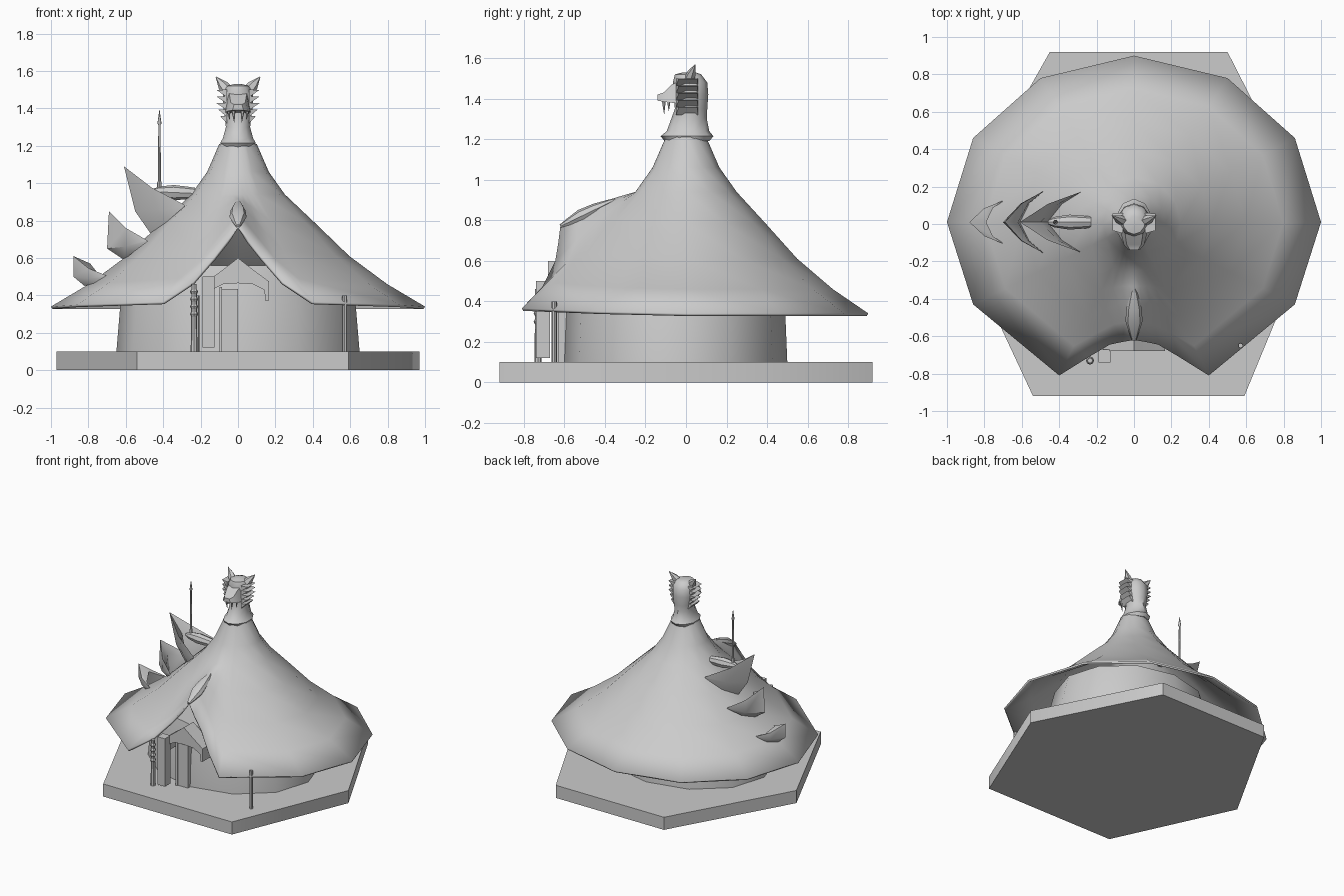
import bpy, math
from mathutils import Vector

if "Cube" in bpy.data.objects:
    bpy.data.objects.remove(bpy.data.objects["Cube"])


def mesh(name, verts, faces, angle=40):
    me = bpy.data.meshes.new(name)
    me.from_pydata([tuple(v) for v in verts], [], faces)
    ob = bpy.data.objects.new(name, me)
    bpy.context.collection.objects.link(ob)
    bpy.ops.object.select_all(action='DESELECT')
    ob.select_set(True)
    bpy.context.view_layer.objects.active = ob
    bpy.ops.object.mode_set(mode='EDIT')
    bpy.ops.mesh.select_all(action='SELECT')
    bpy.ops.mesh.normals_make_consistent(inside=False)
    bpy.ops.object.mode_set(mode='OBJECT')
    bpy.ops.object.shade_smooth_by_angle(angle=math.radians(angle))
    return ob


def stack(name, rings, angle=40):
    """Join equal-length rings of points and cap both ends."""
    n = len(rings[0])
    verts = [p for r in rings for p in r]
    faces = [(k * n + i, k * n + (i + 1) % n, (k + 1) * n + (i + 1) % n, (k + 1) * n + i)
             for k in range(len(rings) - 1) for i in range(n)]
    faces += [tuple(range(n)), tuple(range(len(verts) - n, len(verts)))]
    return mesh(name, verts, faces, angle)


def oval(cx, cy, z, rx, ry, n, turn=0.0):
    return [(cx + rx * math.cos(math.tau * (i + turn) / n),
             cy + ry * math.sin(math.tau * (i + turn) / n), z) for i in range(n)]


def spindle(name, p, q, radii, n=8, flat=1.0):
    """Lathe along the line p-q; radii are (position, radius)."""
    p, q = Vector(p), Vector(q)
    d = (q - p).normalized()
    side = d.cross(Vector((0, 1, 0)))
    if side.length < 0.1 or abs(d.x) < 0.01:
        side = Vector((1, 0, 0))
    side.normalize()
    up = d.cross(side)
    return stack(name, [[p.lerp(q, t) + side * r * math.cos(math.tau * i / n)
                         + up * r * flat * math.sin(math.tau * i / n) for i in range(n)]
                        for t, r in radii])


def box(name, x0, x1, y0, y1, z0, z1):
    ring = [(x0, y0), (x1, y0), (x1, y1), (x0, y1)]
    return stack(name, [[(x, y, z) for x, y in ring] for z in (z0, z1)])


# Six-sided platform and round wall
plan = [(-.45, .92), (-.97, 0), (-.54, -.92), (.59, -.92), (.97, 0), (.5, .92)]
stack("platform", [[(x, y, z) for x, y in plan] for z in (0, .1)], 50)
stack("wall", [oval(0, -.05, .1, .65, .55, 12), oval(0, -.05, .34, .63, .54, 12),
               oval(0, -.05, .56, .57, .5, 12)], 50)

# Sweeping roof: one column per rim point; last value blends to the gable ridge
half = [(0, -.62, .77, 1), (.06, -.63, .69, .85), (.13, -.645, .6, .65), (.24, -.71, .47, .4),
        (.4, -.81, .365, .1), (.86, -.43, .35, 0), (1, .01, .34, 0), (.86, .46, .34, 0),
        (.5, .78, .34, 0), (0, .9, .34, 0)]
rim = half + [(-x, y, z, w) for x, y, z, w in half[-2:0:-1]]
top = [(.1, 1.21), (.165, 1.06), (.25, .94)]
run = [.22, .46, .73, 1]
drop_side = [.74, .45, .2, 0]
drop_ridge = [.86, .7, .38, 0]
cols = []
for x, y, z, w in rim:
    R = math.hypot(x, y)
    col = [(x / R * r, y / R * r, h) for r, h in top]
    for f, a, b in zip(run, drop_side, drop_ridge):
        r = .25 + (R - .25) * f
        col.append((x / R * r, y / R * r, z + (.94 - z) * (a + (b - a) * w)))
    cols.append(col)
n, m = len(cols), len(cols[0])
faces = [(i * m + k, i * m + k + 1, (i + 1) % n * m + k + 1, (i + 1) % n * m + k)
         for i in range(n) for k in range(m - 1)]
faces.append(tuple(i * m for i in range(n)))
roof = mesh("roof", [p for c in cols for p in c], faces, 50)
solid = roof.modifiers.new("thickness", 'SOLIDIFY')
solid.thickness = .015

# Gable bud
spindle("gable_bud", (0, -.62, .77), (0, -.33, .91),
        [(0, .012), (.12, .025), (.35, .046), (.6, .04), (.85, .02), (1, .002)], 8, .75)

# Carved beast head on the roof tip
stack("head", [oval(0, cy, z, rx, ry, 10, .5) for z, rx, ry, cy in
               [(1.19, .095, .11, .005), (1.215, .1, .13, .005), (1.24, .085, .105, .01),
                (1.3, .068, .088, .015), (1.35, .075, .08, .025), (1.42, .085, .085, .025),
                (1.48, .085, .085, .02), (1.52, .06, .065, .01), (1.53, .02, .03, .015)]])
stack("snout", [[(-w, y, a), (w, y, a), (w * .7, y, b), (-w * .7, y, b)] for y, w, a, b in
                [(0, .075, 1.37, 1.5), (-.07, .065, 1.38, 1.47), (-.11, .055, 1.385, 1.43),
                 (-.14, .03, 1.39, 1.42)]])
for s in (-1, 1):
    spindle("fang", (s * .025, -.11, 1.4), (s * .02, -.108, 1.325), [(0, .013), (1, .001)], 6)
    spindle("jaw_tooth", (s * .05, -.085, 1.39), (s * .045, -.085, 1.34), [(0, .01), (1, .001)], 6)
    spindle("ear", (s * .045, .01, 1.48), (s * .118, .045, 1.568),
            [(0, .035), (.5, .028), (1, .002)], 6, .8)
    for k in range(5):
        z = 1.34 + k * .035
        tip = .095 + .02 * min(k, 2) / 2
        mesh("cheek_spike",
             [(s * .06, -.05, z - .02), (s * .06, .06, z - .02), (s * .06, .06, z + .02),
              (s * .06, -.05, z + .02), (s * tip, -.035, z + .018), (s * tip, .055, z + .018)],
             [(0, 1, 2, 3), (0, 1, 5, 4), (3, 2, 5, 4), (0, 3, 4), (1, 2, 5)])


# Chevron thorns climbing the left slope
def thorn(tip, outer, base, inner, arm):
    ridge = [Vector((x, .01, z)) for x, z in (tip, outer, base, inner)]
    rings = []
    for s in (-1, 1):
        end = Vector((arm[0], .01 + s * arm[1], arm[2]))
        bulge = Vector((-.015, s * .015, -.01))
        ends = [[v.lerp(end, .5) + bulge for v in ridge], [v.lerp(end, .97) for v in ridge]]
        rings = ends[::-1] + [ridge] if s < 0 else rings + ends
    stack("thorn", rings, 45)


thorn((-.88, .61), (-.88, .5), (-.82, .45), (-.79, .57), (-.69, .12, .5))
thorn((-.69, .85), (-.7, .65), (-.61, .59), (-.62, .76), (-.48, .17, .69))
thorn((-.61, 1.09), (-.55, .85), (-.46, .72), (-.5, .95), (-.28, .165, .88))

# Ridge horn carrying a spear
spindle("spear_mount", (-.46, .01, .955), (-.23, .01, .945),
        [(0, .012), (.15, .028), (.5, .04), (.8, .035), (1, .03)], 8)
spindle("spear", (-.42, .01, .95), (-.42, .01, 1.39),
        [(0, .012), (.12, .012), (.14, .008), (.82, .006), (.84, .011), (1, .001)], 8)

# Entrance: pointed canopy, door, plank and posts
arch = [(0, .6), (.09, .53), (.165, .475), (.162, .37), (.148, .37), (.14, .43), (.08, .46),
        (0, .465)]
arch += [(-x, z) for x, z in arch[-2:0:-1]]
outer, inner = arch[:4], arch[4:8]
stack("door_canopy", [[(x, y, z) for x, z in arch] for y in (-.68, -.56)])
box("door", -.09, 0, -.63, -.58, .1, .435)
box("door_edge", -.1, -.085, -.64, -.58, .1, .445)
box("hanging_plank", -.19, -.125, -.74, -.67, .12, .5)
spindle("porch_post", (-.235, -.73, .1), (-.235, -.73, .46), [(0, .018), (1, .014)], 8)
for z in (.3, .34, .38, .42):
    stack("post_ring", [oval(-.235, -.73, z + d, r, r, 8)
                        for d, r in ((-.012, .016), (0, .022), (.012, .016))])
for x in (-.22, .57):
    spindle("side_post", (x, -.65, .1), (x, -.65, .4), [(0, .013), (1, .013)], 8)
